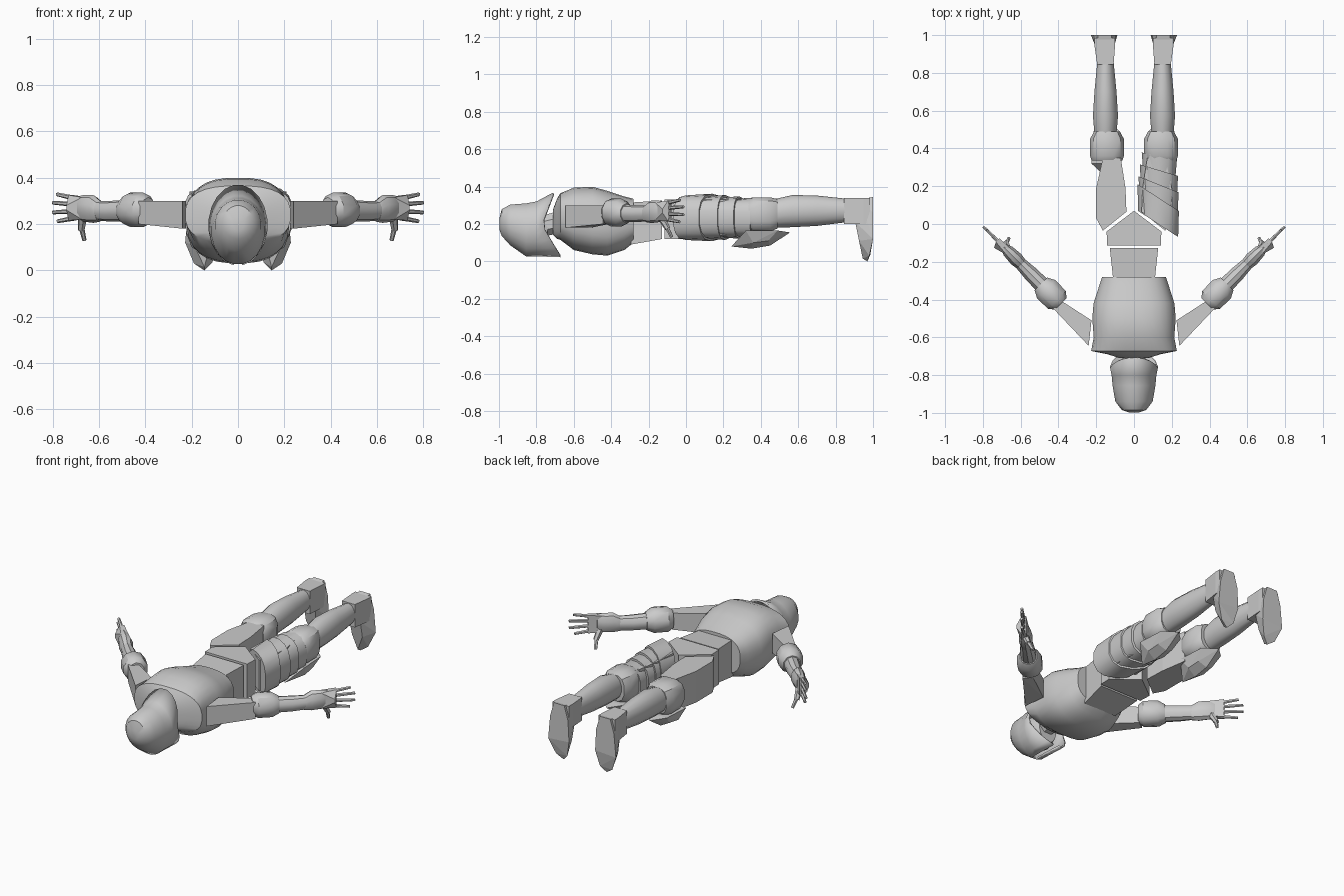
import bpy, bmesh
from math import cos, sin, pi, radians, copysign
from mathutils import Vector, Matrix

if "Cube" in bpy.data.objects:
    bpy.data.objects.remove(bpy.data.objects["Cube"])


def finish(name, bm, mirror=False, smooth=None, mat=None):
    if mat:
        bmesh.ops.transform(bm, matrix=mat, verts=bm.verts)
    bmesh.ops.recalc_face_normals(bm, faces=bm.faces)
    me = bpy.data.meshes.new(name)
    bm.to_mesh(me)
    bm.free()
    ob = bpy.data.objects.new(name, me)
    bpy.context.collection.objects.link(ob)
    if smooth:
        me.shade_smooth()
        me.set_sharp_from_angle(angle=radians(smooth))
    if mirror:
        ob.modifiers.new("mirror", 'MIRROR')
    return ob


def hull(name, pts, mirror=False, mat=None):
    bm = bmesh.new()
    for p in pts:
        bm.verts.new(p)
    r = bmesh.ops.convex_hull(bm, input=bm.verts)
    loose = [v for v in bm.verts if not v.link_faces]
    bmesh.ops.delete(bm, geom=loose, context='VERTS')
    bmesh.ops.dissolve_limit(bm, angle_limit=radians(2), verts=bm.verts, edges=bm.edges)
    return finish(name, bm, mirror, None, mat)


def slab(outline, z0, z1):
    return [(x, y, z) for x, y in outline for z in (z0, z1)]


def loft(name, rings, cx=0, n=16, power=2.0, shear=0, mirror=False, smooth=35,
         mat=None, caps=True, edge=None, cut=None):
    """Rings across y: (y, half width, low z, high z)."""
    bm = bmesh.new()
    rows = []
    for i, (y, rx, lo, hi) in enumerate(rings):
        row = []
        for k in range(n):
            a = 2 * pi * (k + .5) / n
            c, s = [copysign(abs(t) ** (2 / power), t) for t in (cos(a), sin(a))]
            yy = y + shear * c * rx
            if edge and i == len(rings) - 1:
                yy += edge(s)
            row.append(bm.verts.new((cx + rx * c, yy, (lo + hi) / 2 + (hi - lo) / 2 * s)))
        rows.append(row)
    for a, b in zip(rows, rows[1:]):
        for k in range(n):
            j = (k + 1) % n
            bm.faces.new((a[k], a[j], b[j], b[k]))
    bm.faces.new(rows[0])
    if caps:
        bm.faces.new(rows[-1])
    if cut:
        gone = [f for f in bm.faces if cut(f.calc_center_median())]
        bmesh.ops.delete(bm, geom=gone, context='FACES')
    return finish(name, bm, mirror, smooth, mat)


# Helmet: shell with flared neck guard, long cheeks and an open face slot
helmet = loft("helmet", [(-.998, .025, .17, .23), (-.985, .065, .135, .28), (-.94, .1, .085, .305),
                         (-.855, .115, .025, .312), (-.80, .12, .025, .322), (-.77, .128, .02, .37)],
              n=20, smooth=40, caps=False,
              edge=lambda s: .06 * max(s, 0) + .1 * max(-s, 0),
              cut=lambda c: c.y > -.85 and c.z < .09 and abs(c.x) < .03)
sol = helmet.modifiers.new("thickness", 'SOLIDIFY')
sol.thickness, sol.offset = .012, -1
loft("head", [(-.95, .05, .12, .25), (-.9, .085, .08, .28), (-.8, .085, .06, .27), (-.74, .06, .08, .25)])
loft("neck", [(-.8, .06, .12, .24), (-.66, .07, .15, .28)], n=8)

# Torso armour, waist and pelvis
loft("torso", [(-.71, .075, .14, .28), (-.69, .14, .12, .335), (-.672, .228, .115, .365),
               (-.6, .214, .06, .395), (-.5, .222, .037, .4), (-.42, .215, .03, .378),
               (-.33, .186, .06, .348), (-.28, .17, .1, .335)], n=28, power=2.6)
hull("waist", [(x * w, y, z) for x in (-1, 1) for y, w, lo, hi in
               ((-.295, .11, .09, .315), (-.128, .128, .12, .325)) for z in (lo, hi)])
hull("pelvis", slab([(-.142, -.115), (.142, -.115), (.145, -.04), (0, .07), (-.145, -.04)], .12, .33))

# Arms: tapered upper arm, elbow, forearm, all pointing 45 degrees outward
hull("upper_arm", slab([(.24, -.645), (.225, -.51)], .18, .3) + slab([(.43, -.445), (.38, -.41)], .2, .3), True)
arm = Matrix.Translation((.44, -.37, 0)) @ Matrix.Rotation(radians(-45), 4, 'Z')
loft("elbow", [(-.075, .045, .205, .315), (-.045, .07, .187, .335), (.035, .072, .187, .335),
               (.075, .05, .205, .31)], n=10, mirror=True, mat=arm)
loft("forearm", [(.05, .045, .21, .305), (.15, .042, .21, .3), (.24, .033, .215, .3)],
     n=10, mirror=True, mat=arm)
loft("cuff", [(.22, .034, .21, .3), (.26, .04, .205, .325), (.32, .034, .21, .325), (.35, .022, .22, .32)],
     n=10, mirror=True, mat=arm)

# Hands: palm, four fingers fanned in z, thumb hanging down
hull("palm", [(-.02, .31, .22), (-.02, .31, .315), (.02, .31, .22), (.02, .31, .315), (-.015, .4, .215),
              (-.015, .4, .325), (.012, .4, .215), (.012, .4, .325), (.04, .385, .26), (.04, .385, .28)], True, arm)


def digit(name, a, b, r):
    a, b = Vector(a), Vector(b)
    bm = bmesh.new()
    m = Matrix.Translation((a + b) / 2) @ (b - a).to_track_quat('Z', 'Y').to_matrix().to_4x4()
    bmesh.ops.create_cone(bm, cap_ends=True, segments=6, radius1=r, radius2=r * .75,
                          depth=(b - a).length, matrix=m)
    finish(name, bm, True, 40, arm)


for i, (z0, z1, end) in enumerate([(.225, .212, .475), (.255, .25, .505), (.285, .292, .505), (.312, .328, .48)]):
    digit(f"finger_{i + 1}", (0, .38, z0), (.002, end, z1), .011)
digit("thumb_base", (-.005, .33, .235), (-.025, .36, .175), .02)
digit("thumb_tip", (-.022, .355, .185), (-.05, .365, .13), .012)

# Legs: faceted thigh, knee, shin
hull("thigh", slab([(.165, -.035), (.2, .03), (.2, .19), (.165, .35), (.07, .35), (.045, .19), (.04, .065)],
                   .14, .33), True)
loft("knee", [(.335, .083, .17, .33), (.36, .092, .155, .345), (.45, .092, .155, .345), (.49, .07, .175, .335)],
     cx=.143, n=12, power=2.8, mirror=True)
hull("knee_guard", [(.145, .243, .08), (.145, .35, .068), (.145, .45, .085), (.145, .557, .155)] +
     [(.145 + s * w, y, z) for s in (-1, 1) for w, y, z in
      ((.08, .32, .165), (.07, .49, .165), (.055, .36, .1), (.05, .44, .11))], True)
loft("shin", [(.46, .058, .18, .33), (.57, .068, .183, .355), (.7, .06, .19, .352), (.86, .044, .21, .335)],
     cx=.151, n=14, mirror=True)

# Feet: ankle block and pointed sole slab with toes hanging down
hull("ankle", slab([(.108, .845), (.195, .845), (.21, .95), (.21, .985), (.1, .985), (.1, .95)], .2, .34), True)
hull("foot", [(.12, 1, .345), (.19, 1, .345), (.095, 1, .26), (.215, 1, .26), (.088, 1, .13), (.228, 1, .12),
              (.11, .985, .035), (.19, .98, .03), (.145, .97, 0), (.145, .945, .015), (.12, .925, .11),
              (.19, .925, .11), (.115, .905, .21), (.19, .905, .21), (.12, .93, .33), (.19, .93, .33)], True)

# Overlapping slanted plates on one thigh
for i, (y0, y1, r0, r1, h, k) in enumerate([(.0, .14, .108, .112, .127, -.65), (.1, .21, .104, .108, .12, -.4),
                                            (.18, .285, .098, .103, .113, -.3), (.25, .36, .086, .095, .106, -.2)]):
    loft(f"thigh_plate_{i + 1}", [(y0, r0, .235 - h * .95, .235 + h * .93), (y1, r1, .235 - h, .235 + h)],
         cx=.128 + .002 * i, n=14, power=2.5, shear=k)
